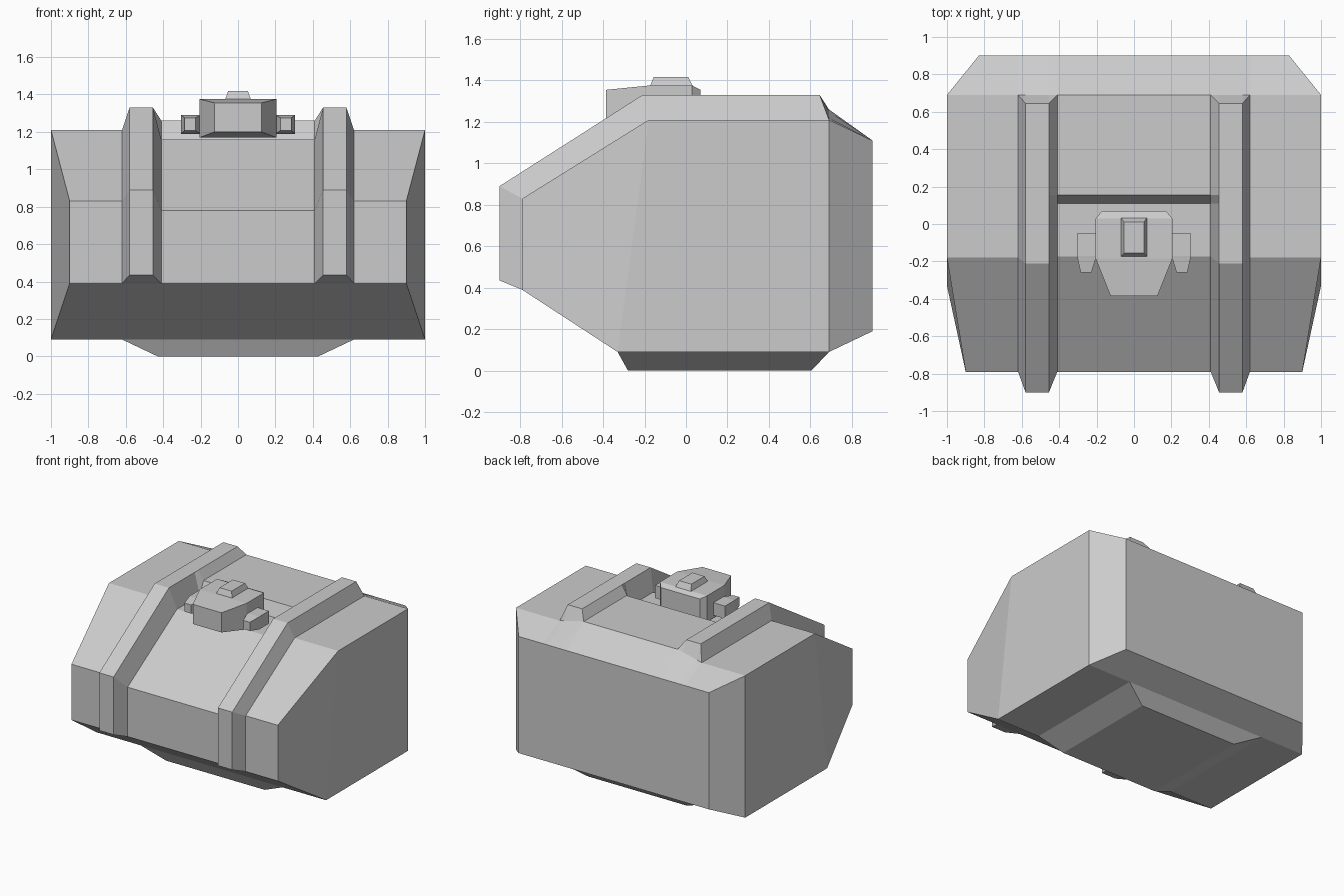
import bpy, bmesh

if "Cube" in bpy.data.objects:
    bpy.data.objects.remove(bpy.data.objects["Cube"])


def finish(name, bm):
    bmesh.ops.remove_doubles(bm, verts=bm.verts[:], dist=1e-4)
    bmesh.ops.recalc_face_normals(bm, faces=bm.faces[:])
    mesh = bpy.data.meshes.new(name)
    bm.to_mesh(mesh)
    bm.free()
    obj = bpy.data.objects.new(name, mesh)
    bpy.context.collection.objects.link(obj)
    return obj


def loft(name, rings, caps=None):
    """Bridge closed rings of equal length; caps lists faces as ring indices."""
    bm = bmesh.new()
    rows = [[bm.verts.new(p) for p in ring] for ring in rings]
    n = len(rows[0])
    for a, b in zip(rows, rows[1:]):
        for i in range(n):
            j = (i + 1) % n
            bm.faces.new((a[i], a[j], b[j], b[i]))
    for row in (rows[0], rows[-1]):
        for cap in caps or [range(n)]:
            bm.faces.new([row[i] for i in cap])
    return finish(name, bm)


def rects_along_y(stations):
    return [[(x0, y, z0), (x1, y, z0), (x1, y, z1), (x0, y, z1)]
            for y, x0, x1, z0, z1 in stations]


def rects_along_z(stations):
    return [[(-w, y0, z), (w, y0, z), (w, y1, z), (-w, y1, z)]
            for z, w, y0, y1 in stations]


# Body with straps: side profiles (y, z) swept across x
rear = [(0.9, 1.11), (0.9, 0.19), (0.69, 0.09), (-0.33, 0.09)]
outer = [(-0.79, 0.39), (-0.79, 0.39), (-0.79, 0.83), (-0.18, 1.21),
         (0.11, 1.21), (0.155, 1.21), (0.69, 1.21), (0.69, 1.21)] + rear
inner = [(-0.79, 0.39), (-0.79, 0.39), (-0.79, 0.78), (-0.175, 1.16),
         (0.11, 1.16), (0.155, 1.26), (0.69, 1.26), (0.69, 1.26)] + rear


def strap(end_z):
    return [(-0.79, 0.39), (-0.9, 0.435), (-0.9, 0.89), (-0.21, 1.33),
            (0.11, 1.33), (0.155, 1.33), (0.645, 1.33), (0.69, end_z)] + rear


end_x = [0.9] * 3 + [1.0] * 5 + [0.83] * 2 + [1.0] * 2
half = [[(x, y, z) for x, (y, z) in zip(end_x, outer)]]
for x, profile in ((0.62, outer), (0.58, strap(1.22)),
                   (0.455, strap(1.25)), (0.41, inner)):
    half.append([(x, y, z) for y, z in profile])
other = [[(-x, y, z) for x, y, z in ring] for ring in reversed(half)]
loft("body_with_straps", half + other,
     caps=[(0, 2, 3, 11), (3, 4, 5, 6, 10, 11), (6, 8, 9, 10)])

# Tapered base plate
loft("base", rects_along_z([(0.09, 0.62, -0.33, 0.69), (0, 0.43, -0.28, 0.605)]))

# Buckle block, its raised button and the two side lugs
loft("buckle", rects_along_y([
    (-0.385, -0.125, 0.125, 1.2, 1.355), (-0.185, -0.205, 0.205, 1.17, 1.375),
    (0.03, -0.205, 0.205, 1.17, 1.375), (0.07, -0.17, 0.17, 1.195, 1.355)]))
loft("buckle_button", rects_along_z([(1.37, 0.07, -0.175, 0.035),
                                     (1.418, 0.053, -0.155, 0.01)]))
for side, s in (("left", -1), ("right", 1)):
    loft("buckle_lug_" + side, rects_along_y([
        (-0.26, s * 0.228, s * 0.285, 1.207, 1.275),
        (-0.17, s * 0.2, s * 0.305, 1.19, 1.29),
        (-0.05, s * 0.2, s * 0.305, 1.19, 1.29)]))
